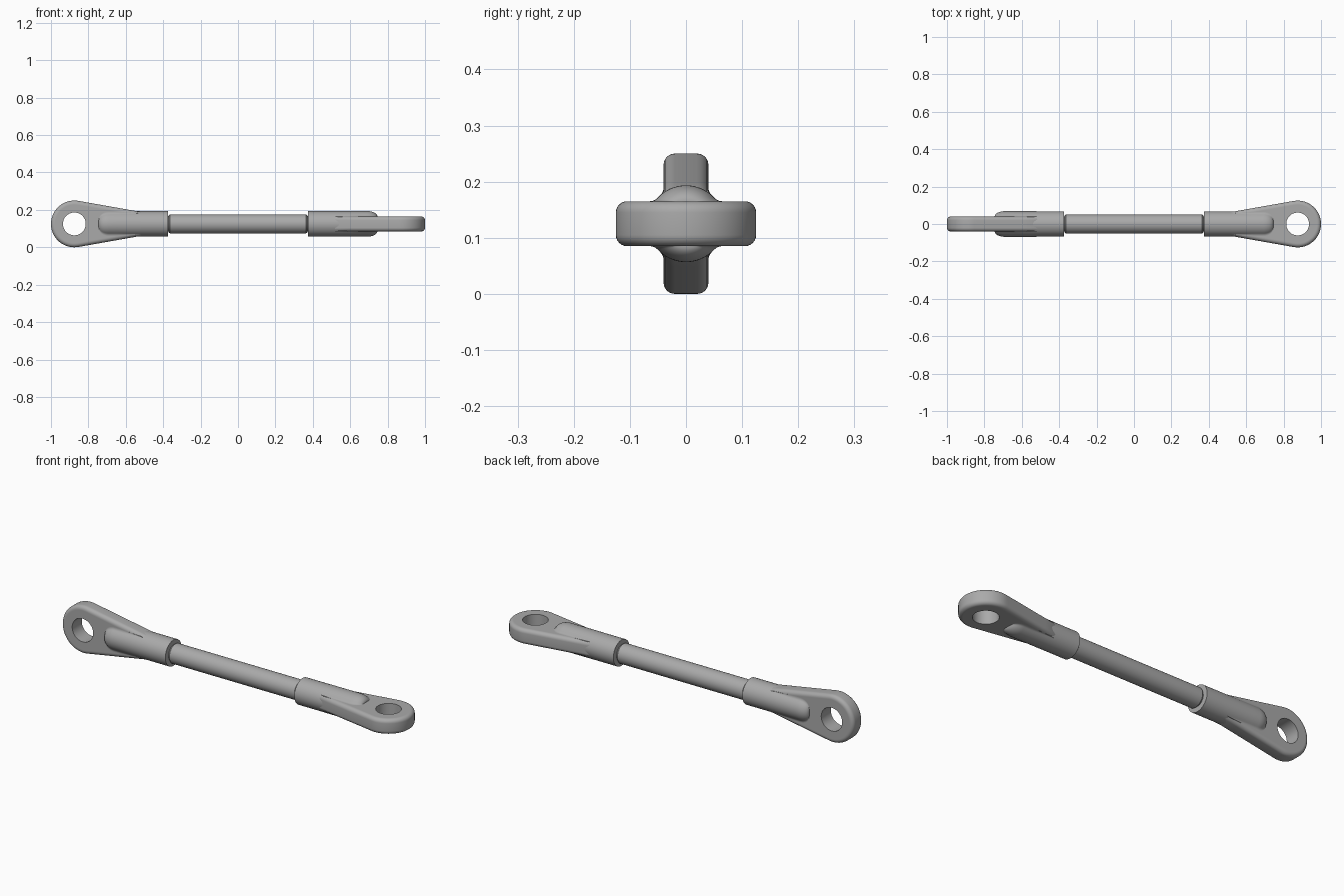
import bpy, bmesh
from math import sin, cos, pi, sqrt, atan2, radians
from mathutils import Matrix

if "Cube" in bpy.data.objects:
    bpy.data.objects.remove(bpy.data.objects["Cube"])

AXIS_Z = 0.125
EYE_X, EYE_R, HOLE_R = 0.875, 0.125, 0.061
HALF = 0.04            # half thickness of the eye plate
SLEEVE_R = 0.068

steel = bpy.data.materials.new("light grey steel")
steel.use_nodes = True
grey = (0.4, 0.4, 0.4, 1)
steel.diffuse_color = grey
steel.node_tree.nodes["Principled BSDF"].inputs["Base Color"].default_value = grey


def loft(name, rings, closed=True, wrap=False, caps=True, place=Matrix()):
    """Skin a list of equal-length point rings into one smooth object."""
    bm = bmesh.new()
    vs = [[bm.verts.new(p) for p in ring] for ring in rings]
    n = len(vs[0])
    pairs = list(zip(vs, vs[1:])) + ([(vs[-1], vs[0])] if wrap else [])
    for a, b in pairs:
        for i in range(n if closed else n - 1):
            j = (i + 1) % n
            bm.faces.new((a[i], a[j], b[j], b[i]))
    if caps:
        bm.faces.new(vs[0])
        bm.faces.new(vs[-1])
    bmesh.ops.recalc_face_normals(bm, faces=bm.faces)
    mesh = bpy.data.meshes.new(name)
    bm.to_mesh(mesh)
    bm.free()
    mesh.materials.append(steel)
    ob = bpy.data.objects.new(name, mesh)
    bpy.context.collection.objects.link(ob)
    ob.matrix_world = Matrix.Translation((0, 0, AXIS_Z)) @ place
    bpy.ops.object.select_all(action='DESELECT')
    ob.select_set(True)
    bpy.context.view_layer.objects.active = ob
    bpy.ops.object.shade_smooth_by_angle(angle=radians(35))
    return ob


def turned(name, profile, place=Matrix(), n=48):
    """Round part about the x axis from (x, radius) pairs."""
    rings = [[(x, r * cos(2 * pi * i / n), r * sin(2 * pi * i / n))
              for i in range(n)] for x, r in profile]
    return loft(name, rings, place=place)


def plate_ring(inset, z, n=72):
    """Teardrop outline: a round eye with straight sides tapering to the sleeve."""
    pts = []
    for i in range(n):
        a = -pi + 2 * pi * i / n
        lean = abs(a) - radians(100)
        rho = EYE_R - inset
        if lean > 0:
            rho = min(rho / cos(lean), -0.425 / cos(a))
        pts.append((EYE_X + rho * cos(a), rho * sin(a), z))
    return pts


def hole_ring(z, n=72):
    return [(EYE_X + HOLE_R * cos(-pi + 2 * pi * i / n),
             HOLE_R * sin(-pi + 2 * pi * i / n), z) for i in range(n)]


def eye_plate(name, place):
    edge = 0.02
    upper = [(edge * (1 - cos(a)), HALF - edge + edge * sin(a))
             for a in (radians(15 * k) for k in range(7))]
    upper.append((edge + 0.003, HALF))
    outline = [(d, -z) for d, z in reversed(upper)] + upper
    rings = [plate_ring(d, z) for d, z in outline]
    rings += [hole_ring(HALF), hole_ring(-HALF)]
    loft(name, rings, wrap=True, caps=False, place=place)


def blend_section(x, r, f, side):
    """Sleeve crown running into the plate through a concave fillet."""
    cz = HALF + f
    cy = sqrt(max((r + f) ** 2 - cz ** 2, 1e-8))
    lean = atan2(cz, cy)
    half = [(cy, HALF - 0.01)]
    for k in range(7):
        a = -pi / 2 - (pi / 2 - lean) * k / 6
        half.append((cy + f * cos(a), cz + f * sin(a)))
    for k in range(1, 9):
        a = lean + (pi / 2 - lean) * k / 8
        half.append((r * cos(a), r * sin(a)))
    full = half + [(-y, z) for y, z in reversed(half[:-1])]
    return [(x, y, side * z) for y, z in full]


def crown(name, side, place):
    top = SLEEVE_R + 0.0004
    rings = []
    for k in range(9):                       # fillet grows along the sleeve
        t = k / 8
        rings.append(blend_section(0.52 + 0.13 * t, top, 0.001 + 0.019 * t, side))
    for k in range(13):                      # rounded nose
        a = pi / 2 * k / 12
        r = HALF + (top - HALF) * cos(a)
        rings.append(blend_section(0.69 + 0.055 * sin(a), r, 0.02, side))
    loft(name, rings, closed=False, caps=False, place=place)


# Centre rod with stepped necks entering the sleeves
turned("centre_rod", [(-0.4, 0.041), (-0.371, 0.041), (-0.37, 0.046), (-0.363, 0.051),
                      (0.363, 0.051), (0.37, 0.046), (0.371, 0.041), (0.4, 0.041)])

# Two identical rod ends, turned a quarter turn from each other
ends = {"left": Matrix(),
        "right": Matrix.Rotation(pi, 4, 'Z') @ Matrix.Rotation(pi / 2, 4, 'X')}
for label, place in ends.items():
    turned(label + "_sleeve", [(0.375, 0.043), (0.375, SLEEVE_R), (0.69, SLEEVE_R)],
           place=place)
    eye_plate(label + "_eye_plate", place)
    crown(label + "_upper_crown", 1, place)
    crown(label + "_lower_crown", -1, place)
